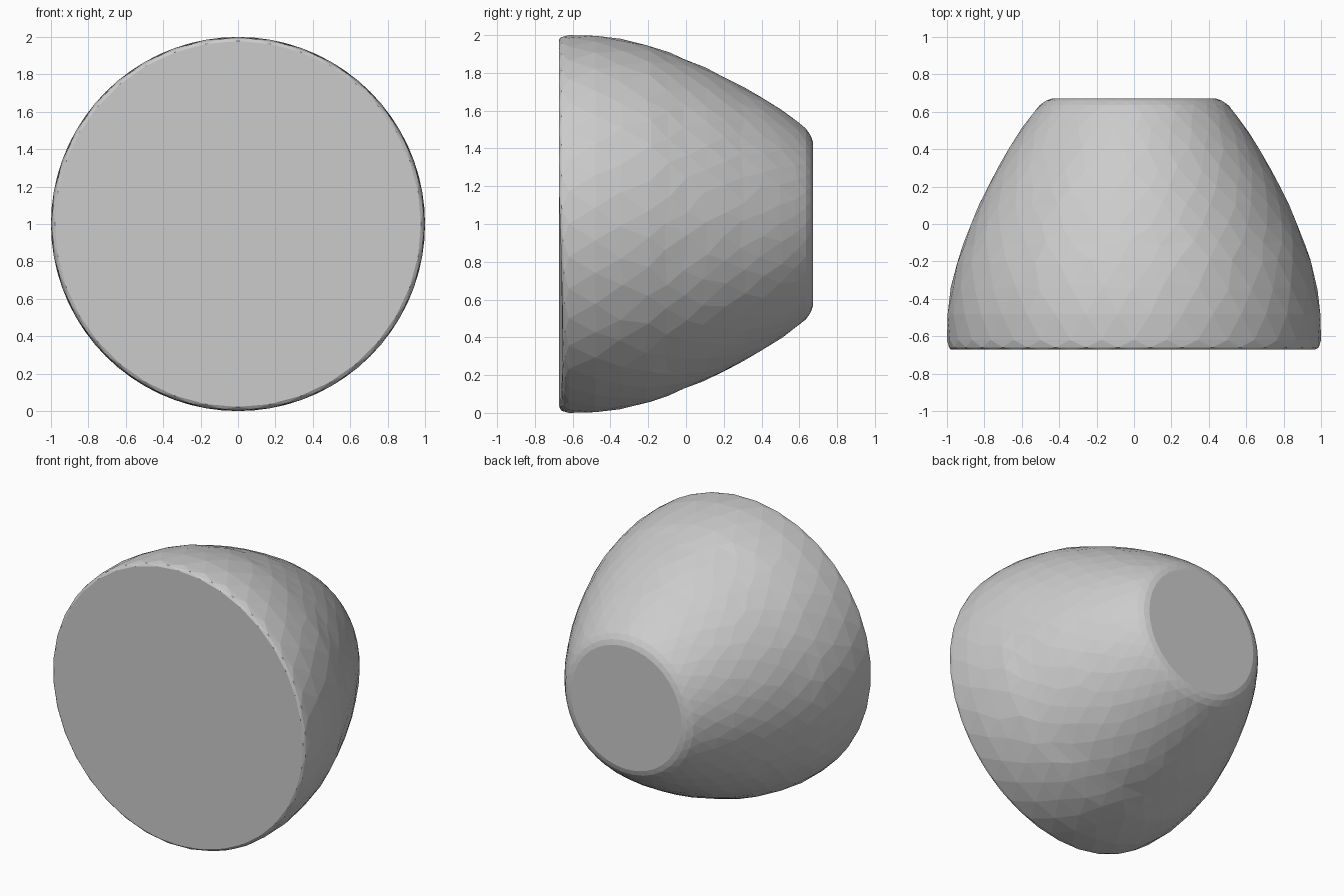
import bpy, bmesh, math, random

if "Cube" in bpy.data.objects:
    bpy.data.objects.remove(bpy.data.objects["Cube"])

random.seed(4)
SIDES = 36

# Profile along y: (y, radius), from the wide front face to the small back face
profile = [(-0.672, 0.978), (-0.66, 0.993), (-0.62, 1.0), (-0.48, 1.0),
           (-0.34, 0.98), (-0.2, 0.948), (-0.1, 0.912), (0.0, 0.872),
           (0.1, 0.83), (0.2, 0.782), (0.3, 0.728), (0.4, 0.672),
           (0.5, 0.608), (0.58, 0.55), (0.635, 0.505), (0.66, 0.47),
           (0.672, 0.435)]

bm = bmesh.new()
rings = []
for i, (y, r) in enumerate(profile):
    inner = 3 < i < len(profile) - 3
    ring = []
    for k in range(SIDES):
        # Staggered rings with slight jitter give the rough hewn facets
        a = 2 * math.pi * (k + 0.5 * (i % 2)) / SIDES
        dy = 0.0
        rr = r
        if inner:
            a += random.uniform(-0.025, 0.025)
            dy = random.uniform(-0.015, 0.015)
            rr = r - 0.58 * dy * (y + 0.55)
        # The lower right of the front rim is worn back a little
        if i < 2:
            dy += 0.02 * max(0.0, math.cos(a + math.pi / 4) - 0.6) / 0.4
        ring.append(bm.verts.new((rr * math.cos(a), y + dy, 1 + rr * math.sin(a))))
    rings.append(ring)

# Triangulated side wall
for i in range(len(rings) - 1):
    a, b = rings[i], rings[i + 1]
    for k in range(SIDES):
        n = (k + 1) % SIDES
        if i % 2 == 0:
            bm.faces.new((a[k], b[k], a[n]))
            bm.faces.new((a[n], b[k], b[n]))
        else:
            bm.faces.new((a[k], b[n], a[n]))
            bm.faces.new((a[k], b[k], b[n]))

# Flat front and back caps
bm.faces.new(rings[0])
bm.faces.new(rings[-1])
bmesh.ops.recalc_face_normals(bm, faces=bm.faces)

mesh = bpy.data.meshes.new("tapered_dome")
bm.to_mesh(mesh)
bm.free()
bpy.context.collection.objects.link(bpy.data.objects.new("tapered_dome", mesh))
